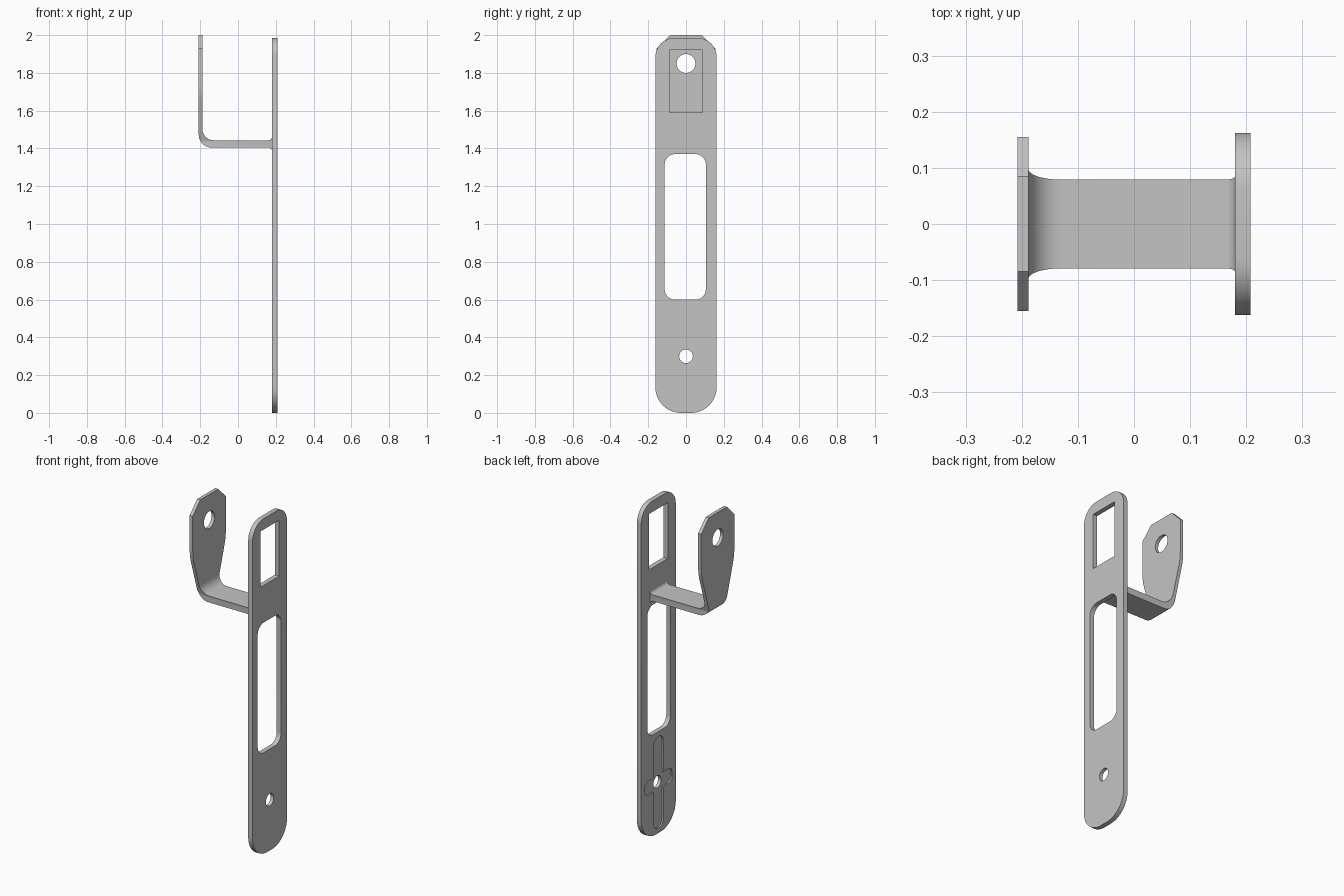
import bpy, bmesh, math
from mathutils import Vector

cube = bpy.data.objects.get("Cube")
if cube:
    bpy.data.objects.remove(cube, do_unlink=True)

GREY = (0.55, 0.55, 0.55, 1)
metal = bpy.data.materials.new("grey_metal")
metal.use_nodes = True
metal.diffuse_color = GREY
metal.node_tree.nodes["Principled BSDF"].inputs["Base Color"].default_value = GREY


def rounded(corners, seg=10):
    """Turn (u, v, radius) corners into an outline with filleted corners."""
    out = []
    n = len(corners)
    for i, (u, v, r) in enumerate(corners):
        p = Vector((u, v))
        if r == 0:
            out.append(p)
            continue
        a = (Vector(corners[i - 1][:2]) - p).normalized()
        b = (Vector(corners[(i + 1) % n][:2]) - p).normalized()
        half = a.angle(b) / 2
        centre = p + (a + b).normalized() * (r / math.sin(half))
        start = p + a * (r / math.tan(half)) - centre
        end = p + b * (r / math.tan(half)) - centre
        total = math.pi - 2 * half
        for k in range(seg + 1):
            t = k / seg
            out.append(centre + (start * math.sin((1 - t) * total)
                                 + end * math.sin(t * total)) / math.sin(total))
    return out


def box_outline(u0, u1, v0, v1, r=0):
    return rounded([(u0, v0, r), (u1, v0, r), (u1, v1, r), (u0, v1, r)])


def circle(u, v, r, n=40):
    return [Vector((u + r * math.cos(k * math.tau / n),
                    v + r * math.sin(k * math.tau / n))) for k in range(n)]


def prism(name, outline, axis, d0, d1):
    """Extrude an outline along x (outline in y, z) or y (outline in x, z)."""
    bm = bmesh.new()
    rings = []
    for d in (d0, d1):
        rings.append([bm.verts.new((d, p.x, p.y) if axis == "x" else (p.x, d, p.y))
                      for p in outline])
    lo, hi = rings
    bm.faces.new(lo)
    bm.faces.new(hi[::-1])
    for i in range(len(lo)):
        j = (i + 1) % len(lo)
        bm.faces.new((lo[j], lo[i], hi[i], hi[j]))
    bmesh.ops.recalc_face_normals(bm, faces=bm.faces)
    mesh = bpy.data.meshes.new(name)
    bm.to_mesh(mesh)
    bm.free()
    mesh.materials.append(metal)
    obj = bpy.data.objects.new(name, mesh)
    bpy.context.collection.objects.link(obj)
    return obj


def activate(obj):
    bpy.ops.object.select_all(action="DESELECT")
    obj.select_set(True)
    bpy.context.view_layer.objects.active = obj


def combine(obj, tool, operation="DIFFERENCE"):
    mod = obj.modifiers.new("cut", "BOOLEAN")
    mod.operation = operation
    mod.solver = "EXACT"
    mod.object = tool
    activate(obj)
    bpy.ops.object.modifier_apply(modifier=mod.name)
    bpy.data.objects.remove(tool, do_unlink=True)


def finish(obj):
    activate(obj)
    bpy.ops.object.shade_smooth_by_angle(angle=math.radians(25))


# Long face plate with rounded ends
X0, X1, W = 0.18, 0.208, 0.162
plate = prism("face_plate", rounded([(-W, 0, 0.135), (W, 0, 0.135),
                                     (W, 1.985, 0.1), (-W, 1.985, 0.1)]), "x", X0, X1)

# Cross-shaped recess on the inner face
for outline in (box_outline(-0.046, 0.046, 0.03, 0.57, 0.04),
                box_outline(-0.128, 0.128, 0.257, 0.343, 0.035)):
    combine(plate, prism("recess_cutter", outline, "x", 0.1, X0 + 0.008))

# Window, long opening and screw hole
for outline in (box_outline(-0.088, 0.087, 1.59, 1.92),
                box_outline(-0.113, 0.105, 0.6, 1.37, 0.055),
                circle(0, 0.3, 0.036)):
    combine(plate, prism("hole_cutter", outline, "x", 0.1, 0.3))
finish(plate)

# Bent arm and tab: side profile trimmed by its end-on silhouette
arm = prism("bent_arm", rounded([
    (-0.208, 2, 0), (-0.208, 1.405, 0.068),
    (X0, 1.405, 0.019), (X0, 1.385, 0), (0.19, 1.385, 0),
    (0.19, 1.463, 0), (X0, 1.463, 0), (X0, 1.443, 0.019),
    (-0.188, 1.443, 0.06), (-0.188, 2, 0)]), "y", -0.3, 0.3)
side = [(0.078, 1.3, 0), (0.078, 1.44, 0), (0.155, 1.69, 0.3),
        (0.155, 1.93, 0), (0.085, 2, 0)]
silhouette = rounded(side + [(-y, z, r) for y, z, r in reversed(side)])
combine(arm, prism("trim", silhouette, "x", -0.4, 0.4), "INTERSECT")
combine(arm, prism("tab_hole_cutter", circle(0, 1.85, 0.05), "x", -0.3, -0.1))
finish(arm)
